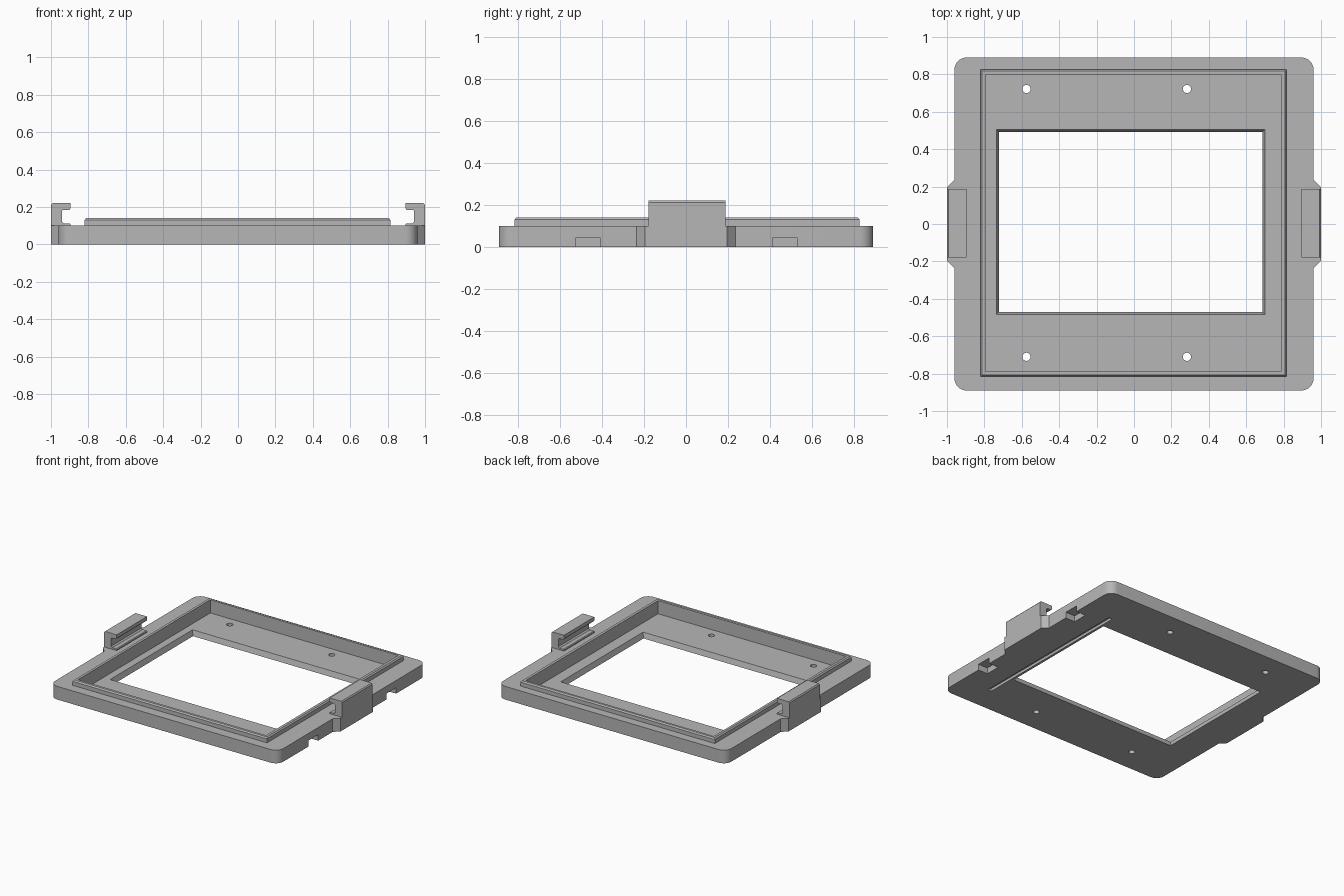
import bpy, bmesh, math
from mathutils import Vector

old = bpy.data.objects.get("Cube")
if old:
    bpy.data.objects.remove(old, do_unlink=True)

grey = bpy.data.materials.new("plain grey")
grey.use_nodes = True
colour = (0.47, 0.47, 0.47, 1)
grey.diffuse_color = colour
grey.node_tree.nodes["Principled BSDF"].inputs["Base Color"].default_value = colour


def loft(name, rings):
    """Solid through equal-length rings of points, capped at both ends."""
    bm = bmesh.new()
    loops = [[bm.verts.new(p) for p in ring] for ring in rings]
    n = len(loops[0])
    for a, b in zip(loops, loops[1:]):
        for i in range(n):
            j = (i + 1) % n
            bm.faces.new((a[i], a[j], b[j], b[i]))
    bm.faces.new(loops[0][::-1])
    bm.faces.new(loops[-1])
    bmesh.ops.recalc_face_normals(bm, faces=bm.faces)
    mesh = bpy.data.meshes.new(name)
    bm.to_mesh(mesh)
    bm.free()
    mesh.materials.append(grey)
    ob = bpy.data.objects.new(name, mesh)
    bpy.context.collection.objects.link(ob)
    return ob


def rect(x0, x1, y0, y1, z, inset=0):
    x0, x1, y0, y1 = x0 + inset, x1 - inset, y0 + inset, y1 - inset
    return [(x0, y0, z), (x1, y0, z), (x1, y1, z), (x0, y1, z)]


def box(name, x0, x1, y0, y1, z0, z1):
    return loft(name, [rect(x0, x1, y0, y1, z0), rect(x0, x1, y0, y1, z1)])


def combine(target, tool, operation):
    """Apply a boolean and remove its helper."""
    tool.hide_render = True
    mod = target.modifiers.new("combine", "BOOLEAN")
    mod.operation, mod.object, mod.solver = operation, tool, "EXACT"
    bpy.context.view_layer.update()
    graph = bpy.context.evaluated_depsgraph_get()
    mesh = bpy.data.meshes.new_from_object(target.evaluated_get(graph))
    target.modifiers.clear()
    target.data = mesh
    bpy.data.objects.remove(tool, do_unlink=True)


# Base outline: rounded corners and a chamfered tab on each side
W, D, R, H = 0.96, 0.89, 0.065, 0.10
quarter = [(1.0, 0.195), (W, 0.235)]
for i in range(9):
    a = math.radians(90 * i / 8)
    quarter.append((W - R + R * math.cos(a), D - R + R * math.sin(a)))
half = quarter + [(-x, y) for x, y in reversed(quarter)]
outline = half + [(x, -y) for x, y in reversed(half)]
frame = loft("base_frame", [[(x, y, z) for x, y in outline] for z in (0, H)])

# Raised rim with a small outer chamfer
outer = (-0.82, 0.815, -0.815, 0.825)
combine(frame, loft("rim", [rect(*outer, 0.05), rect(*outer, 0.13),
                            rect(*outer, 0.14, 0.008)]), "UNION")

# Recessed tray inside the rim
FLOOR = 0.04
combine(frame, box("tray_cutter", -0.793, 0.787, -0.788, 0.80, FLOOR, 0.3), "DIFFERENCE")

# Display window with slightly sloped sides
window = (-0.736, 0.70, -0.484, 0.505)
combine(frame, loft("window_cutter", [rect(*window, -0.02, 0.016),
                                      rect(*window, 0, 0.013),
                                      rect(*window, FLOOR, 0),
                                      rect(*window, 0.06, 0)]), "DIFFERENCE")

# Screw holes
for x in (-0.575, 0.283):
    for y in (-0.71, 0.722):
        ring = [(x + 0.022 * math.cos(k * math.tau / 20),
                 y + 0.022 * math.sin(k * math.tau / 20)) for k in range(20)]
        combine(frame, loft("hole_cutter", [[(u, v, z) for u, v in ring]
                                            for z in (-0.05, 0.08)]), "DIFFERENCE")

# Underside slot beside the window and two cable notches in one edge
combine(frame, box("slot_cutter", 0.705, 0.735, -0.69, 0.605, -0.05, 0.02), "DIFFERENCE")
for y in (-0.465, 0.47):
    combine(frame, box("notch_cutter", 0.88, 1.1, y - 0.057, y + 0.057, -0.05, 0.045),
            "DIFFERENCE")

# Hooked clips on both tabs
hook = [(1.0, H), (1.0, 0.212), (0.993, 0.22), (0.895, 0.22), (0.895, 0.193),
        (0.902, 0.185), (0.935, 0.185), (0.942, 0.178), (0.942, 0.122),
        (0.932, 0.112), (0.9, 0.112), (0.895, 0.107), (0.895, H)]
for side, name in ((1, "left_clip"), (-1, "right_clip")):
    loft(name, [[(side * x, y, z) for x, z in hook] for y in (-0.178, 0.187)])

# Smooth rounded corners and holes, keep edges crisp
bpy.ops.object.select_all(action="DESELECT")
frame.select_set(True)
bpy.context.view_layer.objects.active = frame
bpy.ops.object.shade_smooth_by_angle(angle=math.radians(30))
